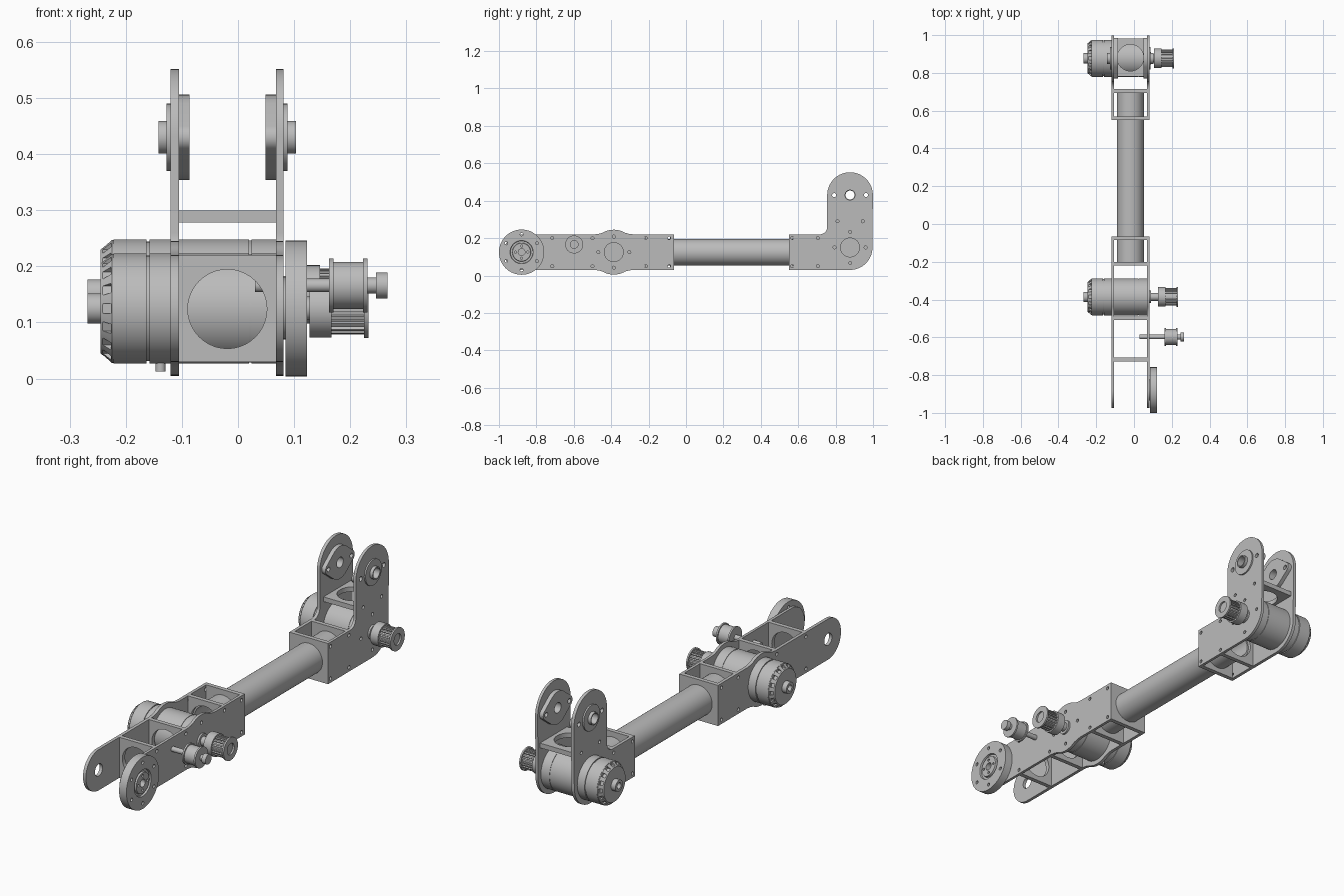
import bpy, bmesh
from math import sin, cos, pi, radians
from mathutils import Matrix, Vector

if "Cube" in bpy.data.objects:
    bpy.data.objects.remove(bpy.data.objects["Cube"])

grey = bpy.data.materials.new("machined grey")
grey.use_nodes = True
grey.diffuse_color = (0.5, 0.5, 0.5, 1)
grey.node_tree.nodes["Principled BSDF"].inputs["Base Color"].default_value = (0.5, 0.5, 0.5, 1)

LEFT, RIGHT = (-0.12, -0.105), (0.068, 0.081)   # x spans of the two side plates
MID = -0.019                                    # x of the tube axis
FRONT, ELBOW, WRIST, TIP = (-0.879, 0.125), (-0.386, 0.125), (0.877, 0.15), (0.877, 0.43)
IDLER = (-0.598, 0.166)
parts = []


def finish(name, bm):
    bmesh.ops.recalc_face_normals(bm, faces=bm.faces)
    me = bpy.data.meshes.new(name)
    bm.to_mesh(me)
    bm.free()
    me.materials.append(grey)
    ob = bpy.data.objects.new(name, me)
    bpy.context.scene.collection.objects.link(ob)
    parts.append(ob)
    return ob


def arc(c, r, a0, a1, n=24):
    """Points on an arc, angles in degrees."""
    steps = [radians(a0 + (a1 - a0) * i / n) for i in range(n + 1)]
    return [(c[0] + r * cos(a), c[1] + r * sin(a)) for a in steps]


def prism(name, outline, span):
    """Extrude a (y, z) outline along x."""
    bm = bmesh.new()
    face = bm.faces.new([bm.verts.new((span[0], y, z)) for y, z in outline])
    new = bmesh.ops.extrude_face_region(bm, geom=[face])["geom"]
    bmesh.ops.translate(bm, vec=(span[1] - span[0], 0, 0),
                        verts=[v for v in new if isinstance(v, bmesh.types.BMVert)])
    return finish(name, bm)


def box(name, x, y, z):
    return prism(name, [(y[0], z[0]), (y[1], z[0]), (y[1], z[1]), (y[0], z[1])], x)


def lathe(name, profile, c, closed=False, n=48):
    """Turn an (x, radius) profile about an x-parallel axis at c = (y, z)."""
    bm = bmesh.new()
    rings = [[bm.verts.new((x, c[0] + r * cos(2 * pi * i / n), c[1] + r * sin(2 * pi * i / n)))
              for i in range(n)] for x, r in profile]
    pairs = list(zip(rings, rings[1:]))
    if closed:
        pairs.append((rings[-1], rings[0]))
    else:
        bm.faces.new(rings[0])
        bm.faces.new(rings[-1])
    for a, b in pairs:
        for i in range(n):
            j = (i + 1) % n
            bm.faces.new((a[i], a[j], b[j], b[i]))
    return finish(name, bm)


def cut(ob, bm):
    """Subtract a bmesh from an object and bake the result."""
    cutter = finish("cutter", bm)
    parts.remove(cutter)
    cutter.hide_render = True
    mod = ob.modifiers.new("cut", "BOOLEAN")
    mod.operation, mod.solver, mod.object = "DIFFERENCE", "EXACT", cutter
    bpy.context.view_layer.update()
    baked = bpy.data.meshes.new_from_object(ob.evaluated_get(bpy.context.evaluated_depsgraph_get()))
    ob.modifiers.clear()
    ob.data = baked
    bpy.data.objects.remove(cutter)


def drill(ob, holes, axis="X"):
    """Drill (centre, radius) holes right through along one axis."""
    turn = {"X": Matrix.Rotation(pi / 2, 4, "Y"), "Y": Matrix.Rotation(pi / 2, 4, "X"), "Z": Matrix()}[axis]
    bm = bmesh.new()
    for c, r in holes:
        bmesh.ops.create_cone(bm, cap_ends=True, segments=40 if r > 0.02 else 16, radius1=r,
                              radius2=r, depth=0.1, matrix=Matrix.Translation(Vector(c)) @ turn)
    cut(ob, bm)


def ring_points(c, r, n, start=0):
    return arc(c, r, start, start + 360, n)[:n]


# Side plates
def bulge(sign):
    y, z = ELBOW
    top = arc(ELBOW, 0.12, 60, 120, 12)
    pts = [(y + 0.105, 0.22), (y + 0.08, 0.223)] + top + [(y - 0.08, 0.223), (y - 0.105, 0.22)]
    return pts if sign > 0 else [(a, 2 * z - b) for a, b in reversed(pts)]


arm_outline = ([(-0.065, 0.03), (-0.065, 0.22)] + bulge(1)
               + arc(FRONT, 0.095, 90, 270) + bulge(-1))
wrist_outline = ([(0.55, 0.03)] + arc(WRIST, 0.12, 270, 360) + arc(TIP, 0.122, 0, 180, 40)
                 + arc((0.715, 0.26), 0.04, 0, -90, 10) + [(0.55, 0.22)])
arm_bolts = [(y, z) for y in (-0.715, -0.5, -0.215, -0.09) for z in (0.05, 0.2)]
wrist_bolts = [(y, z) for y in (0.568, 0.705) for z in (0.05, 0.2)] + [(0.81, 0.29), (0.945, 0.29)]
tip_bolts = [(TIP[0] + s * 0.085, TIP[1]) for s in (-1, 1)]

for side, span in (("right", LEFT), ("left", RIGHT)):
    x = sum(span) / 2
    arm = prism(side + "_arm_plate", arm_outline, span)
    holes = [((x, *p), 0.008) for p in arm_bolts + ring_points(ELBOW, 0.083, 4)]
    if side == "right":
        holes.append(((x, *FRONT), 0.028))
    drill(arm, holes)
    wrist = prism(side + "_wrist_plate", wrist_outline, span)
    holes = [((x, *p), 0.008) for p in wrist_bolts + ring_points(WRIST, 0.083, 4)]
    holes += [((x, *p), 0.011) for p in tip_bolts] + [((x, *TIP), 0.024)]
    drill(wrist, holes)

    # Pivot bearing: oval flange inside, stepped collar outside
    s = 1 if span is RIGHT else -1
    inner, outer = (span[0], span[1]) if s > 0 else (span[1], span[0])
    oval = []
    for k in (0, 180):
        oval += arc((TIP[0] + 0.083 * cos(radians(k)), TIP[1]), 0.025, k - 52, k + 52, 12)
        oval += arc(TIP, 0.076, k + 52, k + 128, 16)
    flange = prism(side + "_bearing_flange", oval, sorted((inner - s * 0.019, inner)))
    drill(flange, [((inner, *p), 0.011) for p in tip_bolts] + [((inner, *TIP), 0.024)])
    lathe(side + "_bearing_collar",
          [(outer, 0.024), (outer, 0.06), (outer + s * 0.007, 0.06), (outer + s * 0.007, 0.029),
           (outer + s * 0.022, 0.029), (outer + s * 0.022, 0.024)], TIP, closed=True)

# Cross plates between the side plates
span = (LEFT[1], RIGHT[0])
for i, y in enumerate((-0.717, -0.499, -0.21, -0.065 - 0.01, 0.56, 0.704)):
    plate = box("cross_plate_%d" % (i + 1), span, (y - 0.01, y + 0.01), (0.03, 0.22))
    drill(plate, [((MID, y, 0.124), 0.0705)], "Y")
shelf = box("wrist_shelf", span, (0.782, 0.982), (0.278, 0.30))
drill(shelf, [((MID, 0.88, 0.289), 0.07)], "Z")

# Main tube, turned along x and then swung onto the y axis
tube = lathe("main_tube", [(-0.205, 0.071), (0.7, 0.071), (0.7, 0.063), (-0.205, 0.063)],
             (0, 0), closed=True)
tube.data.transform(Matrix.Translation((MID, 0, 0.124)) @ Matrix.Rotation(pi / 2, 4, "Z"))


# Motors with shaft, drum and drive pulley
def pulley(name, c, x0, hub, teeth, end):
    lathe(name + "_hub", [(x0, 0.052), (hub, 0.052)], c)
    rim = [p for i in range(20) for a, r in ((0, 0.046), (8, 0.046), (9, 0.04), (17, 0.04))
           for p in arc(c, r, i * 18 + a, i * 18 + a, 1)[:1]]
    prism(name + "_teeth", rim, (hub, teeth))
    lathe(name + "_rim", [(teeth, 0.053), (end, 0.053), (end, 0.026), (teeth, 0.026)], c, closed=True)


def motor(name, c, px):
    body = lathe(name + "_motor", [
        (-0.245, 0.08), (-0.225, 0.097), (-0.222, 0.097), (-0.222, 0.098), (-0.163, 0.098),
        (-0.163, 0.094), (-0.158, 0.094), (-0.158, 0.098), (0.02, 0.098), (0.02, 0.096),
        (0.024, 0.096), (0.024, 0.098), (RIGHT[0], 0.098)], c, n=64)
    # Vent notches round the end cap
    bm = bmesh.new()
    for i in range(16):
        place = (Matrix.Translation((-0.238, *c)) @ Matrix.Rotation(2 * pi * i / 16, 4, "X")
                 @ Matrix.Translation((0, 0.094, 0)) @ Matrix.Diagonal((0.024, 0.022, 0.018, 1)))
        bmesh.ops.create_cube(bm, size=1, matrix=place)
    cut(body, bm)
    lathe(name + "_rear_shaft", [(-0.268, 0.014), (-0.268, 0.027), (-0.24, 0.027), (-0.24, 0.014)],
          c, closed=True)
    lathe(name + "_drive_shaft", [(0.06, 0.033), (0.09, 0.033), (0.09, 0.021), (px, 0.021)], c)
    pulley(name + "_pulley", c, px, px + 0.04, px + 0.098, px + 0.106)


motor("elbow", ELBOW, 0.127)
motor("wrist", WRIST, 0.106)

# Cable socket under the elbow motor
bm = bmesh.new()
bmesh.ops.create_cone(bm, cap_ends=True, segments=16, radius1=0.009, radius2=0.009, depth=0.025,
                      matrix=Matrix.Translation((-0.138, ELBOW[0], 0.025)))
finish("cable_socket", bm)

# Belt idler: shaft, flanged roller and end cap
lathe("idler", [(0.03, 0.012), (0.162, 0.012), (0.162, 0.048), (0.17, 0.048), (0.17, 0.042),
                (0.223, 0.042), (0.223, 0.048), (0.231, 0.048), (0.231, 0.014), (0.246, 0.014),
                (0.246, 0.023), (0.266, 0.023)], IDLER)

# Output wheel at the front end
wheel = lathe("output_wheel", [(0.085, 0.018), (0.085, 0.121), (0.123, 0.121), (0.123, 0.062),
                               (0.114, 0.06), (0.114, 0.05), (0.123, 0.048), (0.123, 0.018)],
              FRONT, closed=True, n=64)
drill(wheel, [((0.105, *p), 0.008) for p in ring_points(FRONT, 0.095, 6, 90)]
      + [((0.105, *p), 0.006) for p in ring_points(FRONT, 0.033, 4)])
lathe("wheel_boss", [(0.075, 0.055), (0.0855, 0.055)], FRONT)

# Smooth the round surfaces, keep edges crisp
bpy.ops.object.select_all(action="DESELECT")
for ob in parts:
    ob.select_set(True)
bpy.context.view_layer.objects.active = parts[0]
bpy.ops.object.shade_smooth_by_angle(angle=radians(30))
